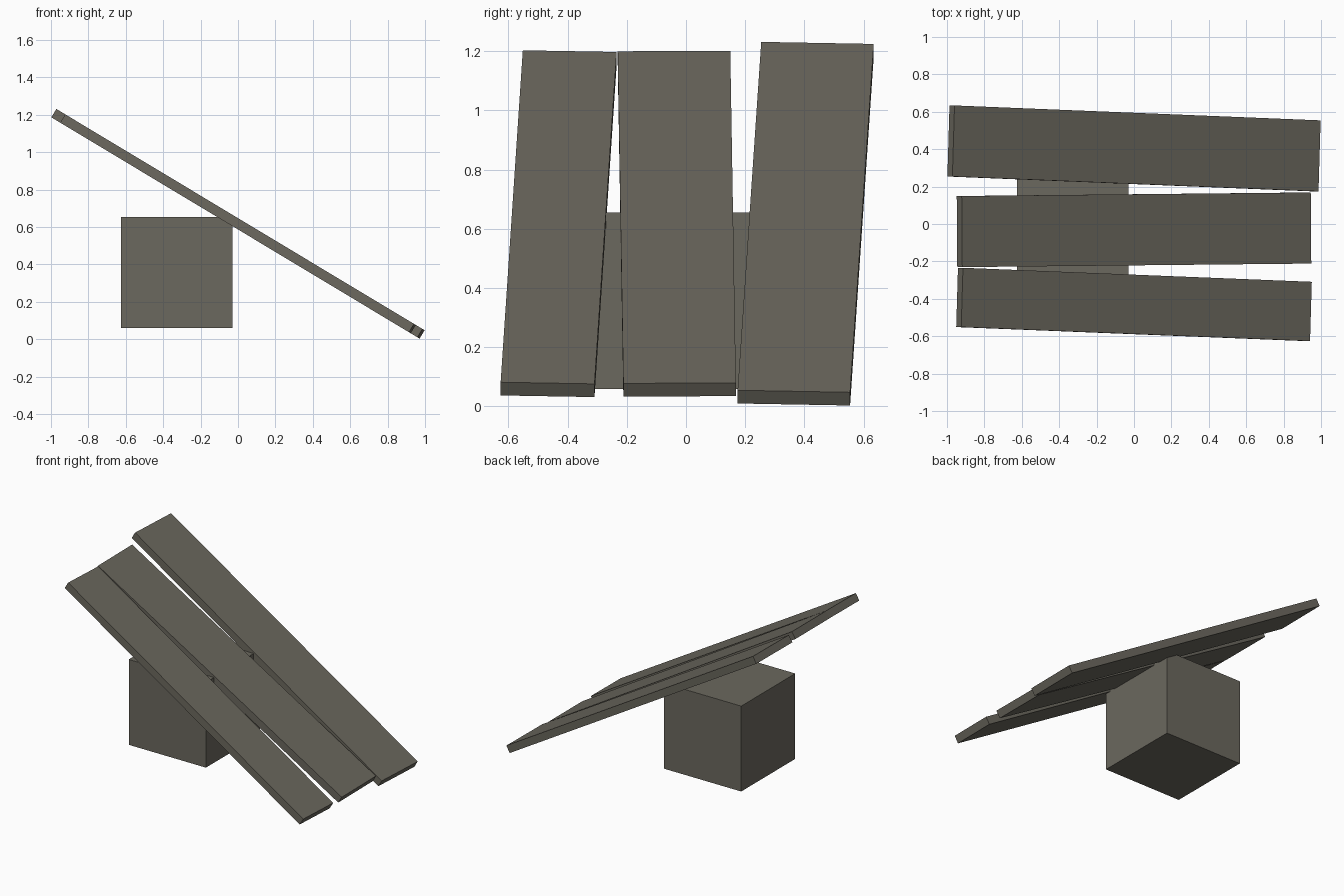
import bpy
from math import radians
from mathutils import Matrix

if "Cube" in bpy.data.objects:
    bpy.data.objects.remove(bpy.data.objects["Cube"])

# One flat weathered wood colour
mat = bpy.data.materials.new("weathered wood")
mat.diffuse_color = (0.147, 0.138, 0.112, 1)
mat.use_nodes = True
mat.node_tree.nodes["Principled BSDF"].inputs["Base Color"].default_value = mat.diffuse_color

TILT = Matrix.Rotation(radians(31.0), 4, 'Y')


def box(name, size, matrix):
    bpy.ops.mesh.primitive_cube_add(size=1)
    ob = bpy.context.object
    ob.name = name
    ob.data.transform(matrix @ Matrix.Diagonal((*size, 1)))
    ob.data.materials.append(mat)
    return ob


# Supporting block under the ramp
box("support_block", (0.595, 0.595, 0.595), Matrix.Translation((-0.328, -0.012, 0.357)))

# Tilted planks: name, y centre, length, width, small skew within the ramp plane
for name, y, length, width, skew in (
    ("front_plank", -0.43, 2.177, 0.317, -1.97),
    ("middle_plank", -0.031, 2.177, 0.38, 0.5),
    ("back_plank", 0.404, 2.285, 0.38, -2.0),
):
    place = Matrix.Translation((0, y, 0.617)) @ TILT @ Matrix.Rotation(radians(skew), 4, 'Z')
    box(name, (length, width, 0.052), place)
